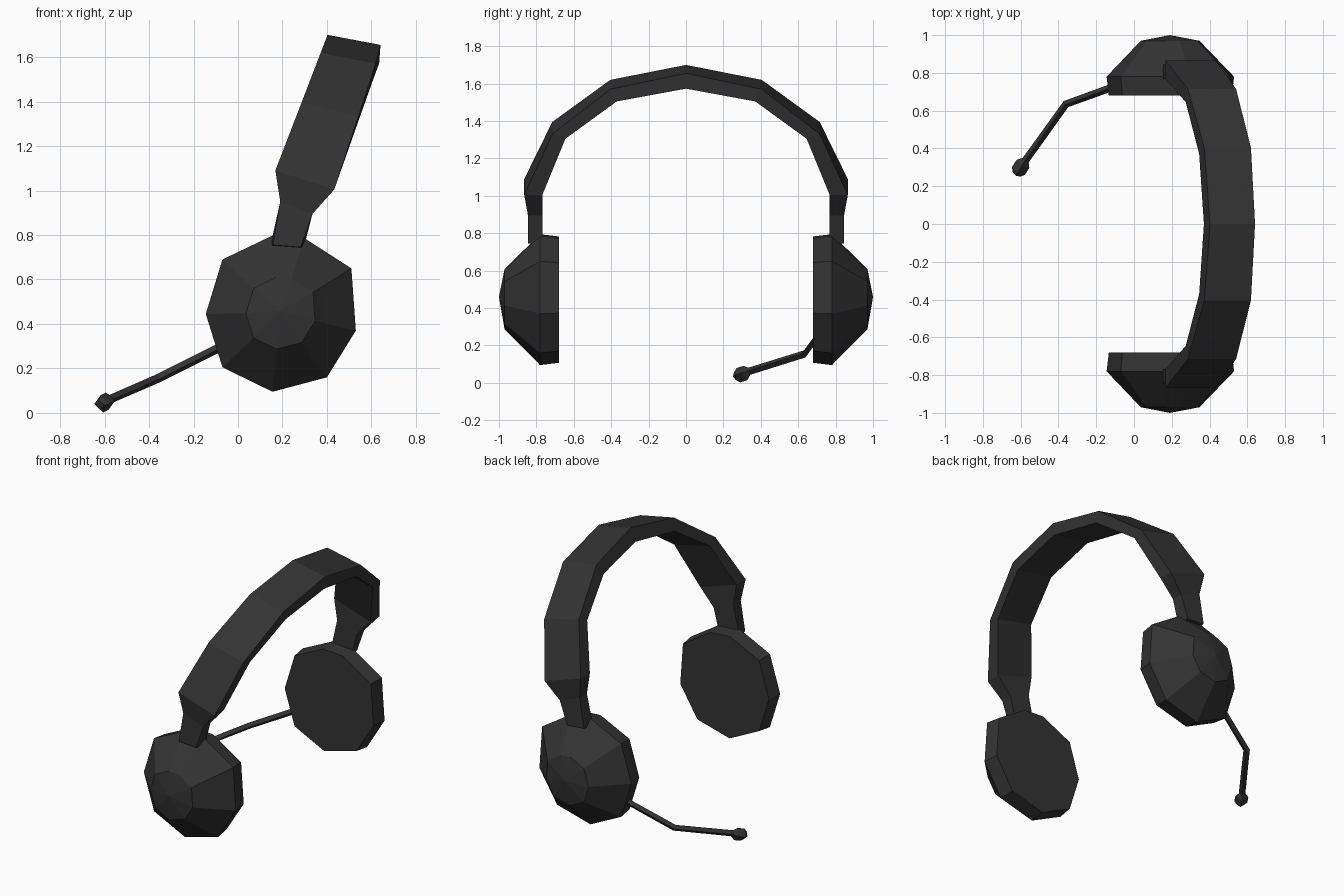
import bpy, bmesh
from mathutils import Vector

if "Cube" in bpy.data.objects:
    bpy.data.objects.remove(bpy.data.objects["Cube"])

mat = bpy.data.materials.new("charcoal plastic")
mat.diffuse_color = (0.033, 0.033, 0.033, 1)
mat.use_nodes = True
mat.node_tree.nodes["Principled BSDF"].inputs["Base Color"].default_value = mat.diffuse_color


def loft(name, rings, tip=None, cap_end=True):
    """Skin a list of equal-length vertex rings, closing both ends."""
    bm = bmesh.new()
    vr = [[bm.verts.new(p) for p in r] for r in rings]
    n = len(vr[0])
    for a, b in zip(vr, vr[1:]):
        for i in range(n):
            j = (i + 1) % n
            bm.faces.new((a[i], a[j], b[j], b[i]))
    bm.faces.new(vr[0])
    if tip:
        t = bm.verts.new(tip)
        for i in range(n):
            bm.faces.new((vr[-1][i], vr[-1][(i + 1) % n], t))
    elif cap_end:
        bm.faces.new(vr[-1])
    bmesh.ops.recalc_face_normals(bm, faces=bm.faces)
    me = bpy.data.meshes.new(name)
    bm.to_mesh(me)
    bm.free()
    me.materials.append(mat)
    ob = bpy.data.objects.new(name, me)
    bpy.context.collection.objects.link(ob)
    return ob


# Ear cups: faceted outline (x, z), flat pad side and domed outer side
outline = [(-.145, .445), (-.07, .205), (.155, .095), (.40, .16), (.53, .37),
           (.51, .65), (.30, .785), (.15, .795), (-.07, .69)]
cx, cz = .19, .45


def cup_ring(s, y):
    return [(cx + (x - cx) * s, y, cz + (z - cz) * s) for x, z in outline]


for side, label in ((-1, "right"), (1, "left")):
    rings = [cup_ring(.965, .68 * side), cup_ring(1, .78 * side),
             cup_ring(.46, .97 * side)]
    loft("ear_cup_" + label, rings, tip=(cx, 1.0 * side, .46))

# Headband: stations from crown to cup
# (outer y, inner y, outer edge xz, inner edge xz, outer width, inner width)
def lx(z):
    return .168 + (z - 1.09) * .385


stations = [
    (0, 0, (lx(1.70), 1.70), (lx(1.615), 1.615), (.238, -.045), (.265, -.042)),
    (.405, .37, (lx(1.62), 1.62), (lx(1.55), 1.55), (.247, -.05), (.265, -.045)),
    (.715, .645, (lx(1.395), 1.395), (lx(1.365), 1.365), (.255, -.065), (.265, -.06)),
    (.865, .768, (.168, 1.09), (.168, 1.09), (.265, -.085), (.265, -.085)),
    (.845, .768, (.19, .95), (.19, .95), (.145, -.055), (.145, -.055)),
    (.845, .768, (.157, .755), (.145, .75), (.125, -.01), (.15, -.01)),
]


def band_ring(st, side):
    yo, yi, o, i, wo, wi = st
    return [(o[0], yo * side, o[1]), (o[0] + wo[0], yo * side, o[1] + wo[1]),
            (i[0] + wi[0], yi * side, i[1] + wi[1]), (i[0], yi * side, i[1])]


loft("headband", [band_ring(s, -1) for s in reversed(stations)]
     + [band_ring(s, 1) for s in stations[1:]])


# Microphone boom and tip: square tubes following a path
def tube(name, path, radii):
    pts = [Vector(p) for p in path]
    rings = []
    for k, p in enumerate(pts):
        d = (pts[min(k + 1, len(pts) - 1)] - pts[max(k - 1, 0)]).normalized()
        u = d.cross(Vector((0, 0, 1))).normalized()
        v = u.cross(d)
        r = radii[k]
        rings.append([p + u * r, p + v * r, p - u * r, p - v * r])
    return loft(name, rings)


tube("microphone_boom", [(.0, .765, .335), (-.36, .635, .155), (-.59, .315, .055)],
     [.02, .02, .02])
tube("microphone_tip", [(-.575, .338, .062), (-.588, .318, .053), (-.612, .28, .041),
                        (-.622, .262, .034)], [.02, .04, .04, .022])
